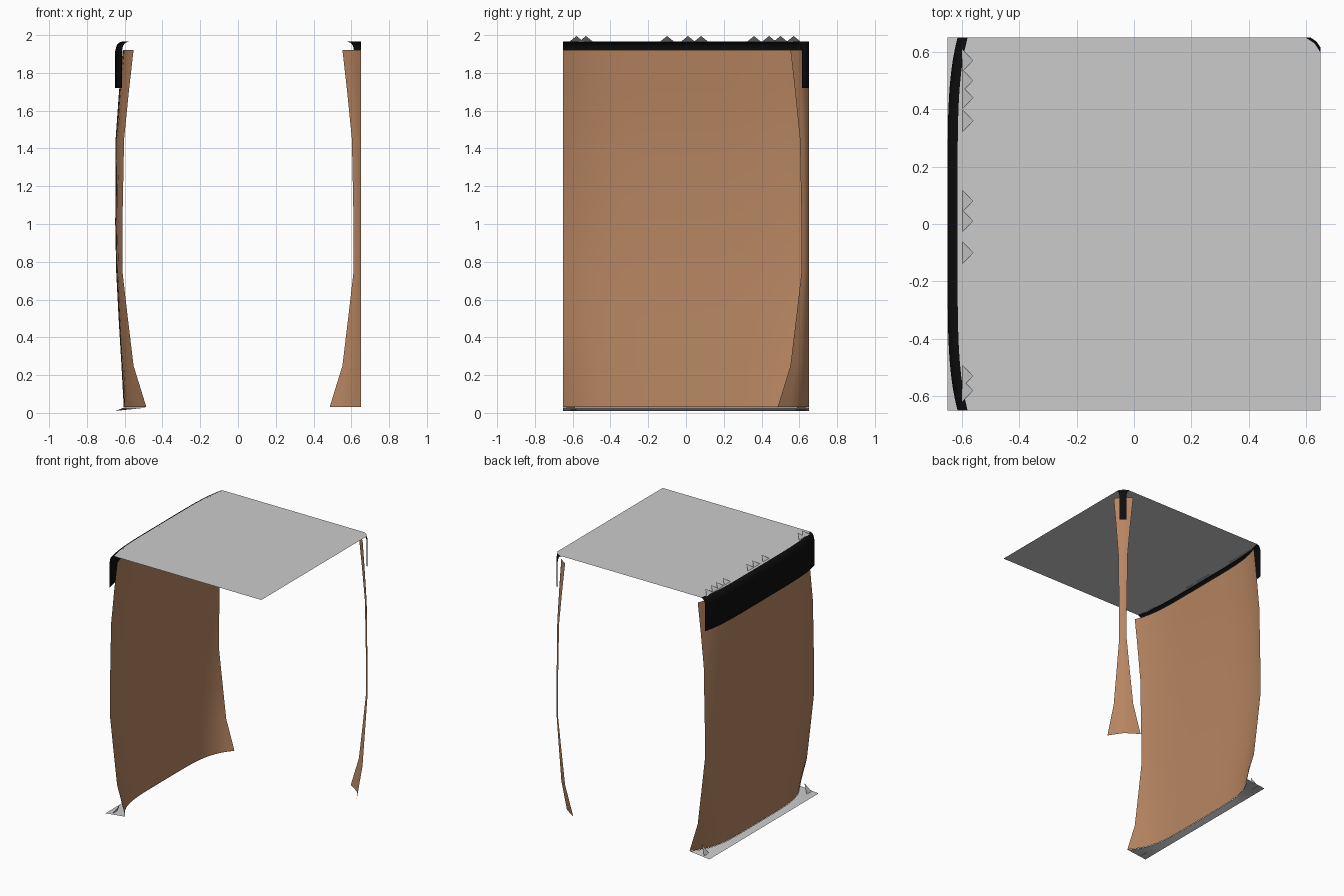
import bpy

if "Cube" in bpy.data.objects:
    bpy.data.objects.remove(bpy.data.objects["Cube"])

H = 0.65  # half width of the square footprint


def material(name, color):
    m = bpy.data.materials.new(name)
    m.diffuse_color = (*color, 1)
    m.use_nodes = True
    m.node_tree.nodes["Principled BSDF"].inputs["Base Color"].default_value = m.diffuse_color
    return m


BROWN = material("warm brown", (0.47, 0.235, 0.12))
BLACK = material("black", (0.004, 0.004, 0.004))
GREY = material("light grey", (0.6, 0.6, 0.6))


def build(name, verts, faces, mat, smooth=False):
    me = bpy.data.meshes.new(name)
    me.from_pydata(verts, [], faces)
    me.materials.append(mat)
    me.update()
    ob = bpy.data.objects.new(name, me)
    bpy.context.collection.objects.link(ob)
    if smooth:
        me.shade_smooth()
    return ob


def sheet(name, rows, mat, smooth=True):
    """Skin a list of equally long point rows."""
    n = len(rows[0])
    verts = [p for r in rows for p in r]
    faces = [(i * n + j, i * n + j + 1, (i + 1) * n + j + 1, (i + 1) * n + j)
             for i in range(len(rows) - 1) for j in range(n - 1)]
    return build(name, verts, faces, mat, smooth)


def side_row(mid, edge, z):
    """Bulged left side: x = -mid at the centre, -edge at the ends."""
    ys = [-H + 2 * H * i / 32 for i in range(33)]
    return [(-(mid - (mid - edge) * abs(y / H) ** 5), y, z) for y in ys][::-1]


def corner_row(edge, z):
    """Small rounded slice at the back right corner."""
    b = (edge + H) / 2 + (H - edge) * 0.1
    q = (edge * 0.4 + b * 0.6, H * 0.42 + b * 0.58)
    return [(H, edge, z), (q[1], q[0], z), (b, b, z), (q[0], q[1], z), (edge, H, z)]


# height, reach at the middle of the side, reach at its ends
WALL = [(0.03, 0.605, 0.485), (0.25, 0.617, 0.553), (0.5, 0.632, 0.583),
        (0.75, 0.645, 0.612), (1.0, 0.65, 0.612), (1.45, 0.648, 0.603),
        (1.7, 0.63, 0.578), (1.92, 0.61, 0.553)]
RIM = [(1.72, 0.65, 0.615), (1.915, 0.65, 0.615), (1.945, 0.643, 0.608),
       (1.96, 0.63, 0.595), (1.965, 0.615, 0.58)]

# brown body: left wall and corner strip
sheet("left_wall", [side_row(m, e, z) for z, m, e in WALL], BROWN)
sheet("corner_strip", [corner_row(e, z) for z, m, e in WALL], BROWN)

# black lid rim
sheet("left_rim", [side_row(m, e, z) for z, m, e in RIM], BLACK)
sheet("corner_rim", [corner_row(e, z) for z, m, e in RIM], BLACK)

# grey lid with curved left edge and cut back right corner
outline = side_row(0.615, 0.58, 1.965)
outline += [(H, -H, 1.965)] + corner_row(0.6, 1.965)
build("top_plate", outline, [tuple(range(len(outline)))], GREY)

# grey base strip outside the left wall
inner = side_row(0.605, 0.485, 0.028)
outer = [(-H, p[1], 0.01) for p in inner]
sheet("base_strip", [outer, inner], GREY, False)


# small jagged edges of the grey plates
def spikes(name, ys, x0, x1, z0, z1, w):
    verts, faces = [], []
    for i, y in enumerate(ys):
        verts += [(x0, y - w, z0), (x0, y + w, z0), (x1, y, z1)]
        faces.append((3 * i, 3 * i + 1, 3 * i + 2))
    build(name, verts, faces, GREY)


spikes("top_jags", [-0.58, -0.53, -0.1, 0.01, 0.08, 0.36, 0.44, 0.5, 0.57],
       -0.6, -0.56, 1.963, 1.995, 0.04)
spikes("base_jags", [-0.61, 0.61], -0.6, -0.56, 0.015, 0.08, 0.03)
